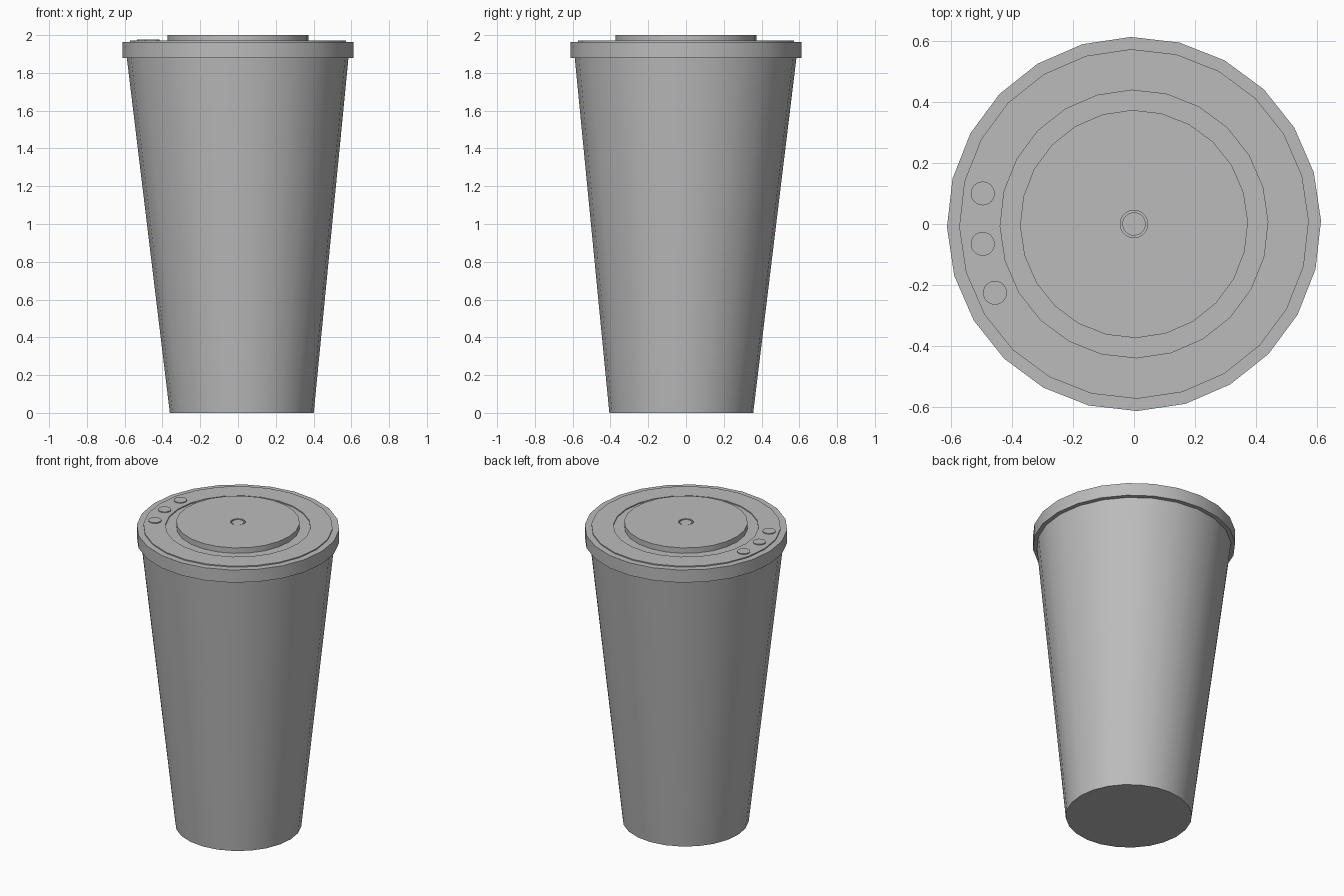
import bpy, bmesh, math

if "Cube" in bpy.data.objects:
    bpy.data.objects.remove(bpy.data.objects["Cube"])

SIDES = 24
TURN = math.radians(1)

grey = bpy.data.materials.new("plain grey")
grey.diffuse_color = (0.5, 0.5, 0.5, 1)
grey.use_nodes = True
grey.node_tree.nodes["Principled BSDF"].inputs["Base Color"].default_value = grey.diffuse_color


def lathe(name, profile, sides=SIDES, turn=TURN):
    """Stack rings of (radius, z, centre x, centre y) and cap both ends."""
    bm = bmesh.new()
    rings = []
    for r, z, cx, cy in profile:
        rings.append([bm.verts.new((cx + r * math.cos(turn + math.tau * i / sides),
                                    cy + r * math.sin(turn + math.tau * i / sides), z))
                      for i in range(sides)])
    for a, b in zip(rings, rings[1:]):
        for i in range(sides):
            j = (i + 1) % sides
            bm.faces.new((a[i], a[j], b[j], b[i]))
    bm.faces.new(rings[0][::-1])
    bm.faces.new(rings[-1])
    bmesh.ops.recalc_face_normals(bm, faces=bm.faces)
    mesh = bpy.data.meshes.new(name)
    bm.to_mesh(mesh)
    bm.free()
    mesh.materials.append(grey)
    obj = bpy.data.objects.new(name, mesh)
    bpy.context.collection.objects.link(obj)
    bpy.ops.object.select_all(action='DESELECT')
    obj.select_set(True)
    bpy.context.view_layer.objects.active = obj
    bpy.ops.object.shade_smooth_by_angle(angle=math.radians(30))
    return obj


def centred(points, x=0, y=0):
    return [(r, z, x, y) for r, z in points]


# tapered cup, its base slightly off the centre line
lathe("cup_body", [(0.381, 0, 0.02, -0.025), (0.588, 1.89, -0.002, -0.002)])

# lid with a low raised ring around a shallow recess
lathe("lid", centred([(0.58, 1.88), (0.612, 1.88), (0.612, 1.964), (0.572, 1.964),
                      (0.572, 1.971), (0.438, 1.971), (0.438, 1.964)]))

# raised centre disc with a small sunken vent
lathe("lid_disc", centred([(0.373, 1.955), (0.373, 2.0), (0.045, 2.0),
                           (0.045, 1.992), (0.038, 1.992), (0.038, 1.997)]))

# three small press buttons along the left edge
for i, (x, y) in enumerate([(-0.495, 0.10), (-0.495, -0.065), (-0.455, -0.225)]):
    lathe(f"lid_button_{i + 1}", centred([(0.039, 1.96), (0.039, 1.977)], x, y))
